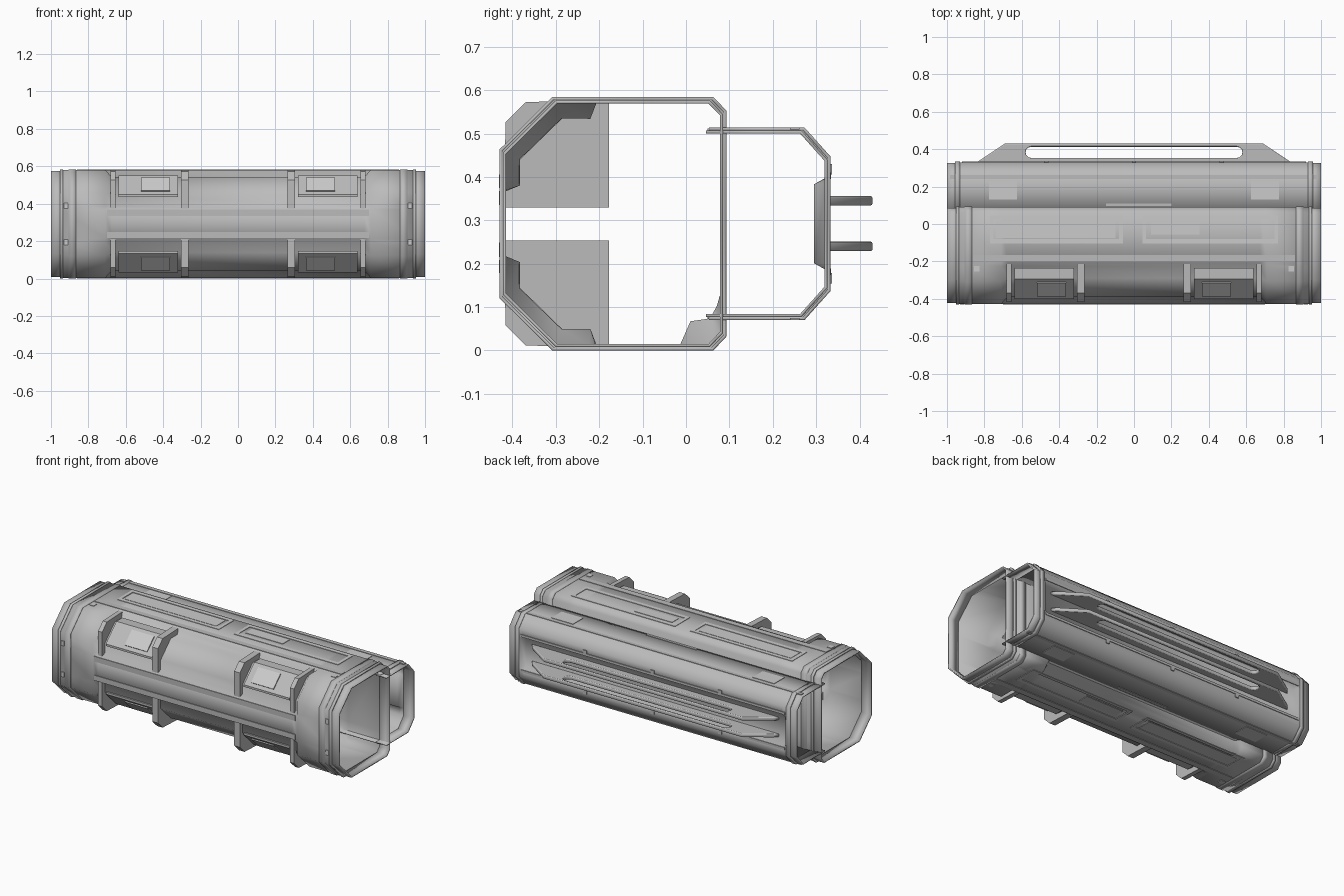
import bpy, bmesh, math
from mathutils import Matrix

if "Cube" in bpy.data.objects:
    bpy.data.objects.remove(bpy.data.objects["Cube"])

H = 0.584  # total height; the casing is symmetric about H / 2
metal = bpy.data.materials.new("dark_metal")
metal.diffuse_color = (0.5, 0.5, 0.5, 1)
metal.use_nodes = True
metal.node_tree.nodes["Principled BSDF"].inputs["Base Color"].default_value = metal.diffuse_color


def finish(name, bm, fix=True, smooth=False, dark=True):
    if fix:
        bmesh.ops.recalc_face_normals(bm, faces=bm.faces)
    me = bpy.data.meshes.new(name)
    for f in bm.faces:
        f.smooth = smooth
    bm.to_mesh(me)
    bm.free()
    if dark:
        me.materials.append(metal)
    ob = bpy.data.objects.new(name, me)
    bpy.context.collection.objects.link(ob)
    return ob


def loft(name, stations, closed=True, thick=0.008):
    """Thin shell through (x, profile) stations; profiles are (y, z), counter-clockwise."""
    bm = bmesh.new()
    rings = [[bm.verts.new((x, y, z)) for y, z in p] for x, p in stations]
    n = len(rings[0])
    for a, b in zip(rings, rings[1:]):
        for j in range(n if closed else n - 1):
            k = (j + 1) % n
            bm.faces.new((a[j], a[k], b[k], b[j]))
    ob = finish(name, bm, fix=False, smooth=True)
    m = ob.modifiers.new("wall", 'SOLIDIFY')
    m.thickness, m.offset, m.use_even_offset = thick, -1, True
    return ob


def prism(name, pts, x0, x1):
    bm = bmesh.new()
    a = [bm.verts.new((x0, y, z)) for y, z in pts]
    b = [bm.verts.new((x1, y, z)) for y, z in pts]
    n = len(pts)
    bm.faces.new(a)
    bm.faces.new(b[::-1])
    for j in range(n):
        bm.faces.new((a[j], b[j], b[(j + 1) % n], a[(j + 1) % n]))
    return finish(name, bm)


def box(name, c, d, rot=0):
    bm = bmesh.new()
    bmesh.ops.create_cube(bm, size=1)
    bm.transform(Matrix.Translation(c) @ Matrix.Rotation(rot, 4, 'X') @ Matrix.Diagonal((*d, 1)))
    light = any(w in name for w in ("plate", "pad", "fastener", "frame"))
    return finish(name, bm, dark=not light)


def span(name, x0, x1, y0, y1, z0, z1):
    return box(name, ((x0 + x1) / 2, (y0 + y1) / 2, (z0 + z1) / 2),
               (abs(x1 - x0), abs(y1 - y0), abs(z1 - z0)))


def flip(pts):
    return [(y, H - z) for y, z in reversed(pts)]


def inset(pts, d, cy=-.17):
    """Move profile points towards the centre by d on each axis (negative: outwards)."""
    return [(y - d * math.copysign(1, y - cy), z - d * math.copysign(1, z - H / 2)) for y, z in pts]


# Main casing: full octagon at the ends, recessed corners along the middle
T = H - 0.003
end_up = [(-.21, T), (-.225, T), (-.305, T), (-.427, .46), (-.427, .385), (-.427, .37)]
mid_up = [(-.21, T), (-.225, .542), (-.29, .542), (-.39, .445), (-.39, .385), (-.427, .37)]
end_back = [(-.01, .003), (.015, .003), (.06, .003), (.09, .035), (.09, .14)]
mid_back = [(-.01, .003), (.015, .06), (.06, .067), (.08, .1), (.09, .14)]
back_top = [(.09, .55), (.06, T)]
end_p = end_back + back_top + end_up + flip(end_up)
mid_p = mid_back + back_top + mid_up + flip(mid_up)
loft("main_casing", [(-.95, end_p), (-.71, end_p), (-.675, mid_p),
                     (.675, mid_p), (.71, end_p), (.95, end_p)])

# Rear channel with a long recess in its back face
low = [(.05, .073), (.27, .073), (.33, .14), (.33, .19), (.33, .20)]
low_in = low[:4] + [(.303, .205)]
rear_p, rear_in = low + flip(low), low_in + flip(low_in)
loft("rear_channel", [(-.955, rear_p), (-.92, rear_p), (-.90, rear_in),
                      (.90, rear_in), (.92, rear_p), (.955, rear_p)], closed=False)

# End rims and raised bands
octo = [(.06, .003), (.09, .035), (.09, .55), (.06, T),
        (-.305, T), (-.427, .46), (-.427, H - .46), (-.305, .003)]
rear_o = [(.05, .073), (.27, .073), (.33, .14)]
rear_o += flip(rear_o)
rim, band = inset(octo, .005), inset(octo, -.003)
rear_rim, rear_band = inset(rear_o, .004, 0), inset(rear_o, -.003, 0)
for s, side in ((-1, "left"), (1, "right")):
    def ring(name, p, a, b, closed=True, t=.007):
        lo, hi = sorted((s * a, s * b))
        loft(f"{side}_{name}", [(lo, p), (hi, p)], closed, t)
    ring("end_rim", rim, .93, 1.0)
    ring("rear_rim", rear_rim, .93, 1.0, False)
    ring("outer_band", band, .865, .905)
    ring("edge_band", band, .935, .952)
    ring("rear_band", rear_band, .93, .957, False)

# Straps and pads over the recessed corners
strap = [(-.215, .578), (-.37, .572), (-.416, .526), (-.418, .372),
         (-.385, .385), (-.385, .445), (-.288, .538), (-.222, .538)]
liner = [(-.235, .552), (-.295, .552), (-.40, .450), (-.40, .437), (-.385, .437), (-.285, .535),
         (-.235, .535)]
bulkhead = [(-.178, .33), (-.178, .574), (-.21, .574), (-.222, .538), (-.288, .538),
            (-.386, .443), (-.386, .383), (-.42, .37), (-.42, .33)]
for up in (True, False):
    lv = "upper" if up else "lower"
    sgn = 1 if up else -1

    def zz(z):
        return z if up else H - z

    def side_pts(p):
        return p if up else flip(p)
    for s in (-1, 1):
        for x, w in ((.285, .04), (.668, .028)):
            prism(f"{lv}_corner_strap", side_pts(strap), s * (x - w / 2), s * (x + w / 2))
        prism(f"{lv}_pocket_liner", side_pts(liner), s * .32, s * .64)
        box(f"{lv}_corner_pad", (s * .44, -.349, zz(.503)), (.155, .1, .008), sgn * math.radians(44.5))
        # square fasteners on the collars
        span("collar_fastener", s * .825, s * .855, -.255, -.225, zz(T - .002), zz(T + .003))
        span("front_fastener", s * .91, s * .93, -.431, -.424, zz(.375), zz(.405))
    # long lips beside the front groove, and inner half bulkheads
    span(f"{lv}_front_lip", -.7, .7, -.431, -.424, zz(.335), zz(.368))
    prism(f"{lv}_bulkhead", side_pts(bulkhead), -.005, .005)
    # top and bottom panel frames and plates
    a, b = zz(T - .002), zz(T + .003)
    for x0, x1 in ((-.77, -.06), (.045, .77)):
        span(f"{lv}_frame_front", x0, x1, -.105, -.08, a, b)
        span(f"{lv}_frame_back", x0, x1, .025, .045, a, b)
        for x in (x0, x1 - .02):
            span(f"{lv}_frame_end", x, x + .02, -.08, .025, a, b)
    span(f"{lv}_panel_plate", -.74, -.1, -.075, .015, a, b - sgn * .001)
    span(f"{lv}_label_plate", .09, .35, -.055, .01, a, b)
    span(f"{lv}_edge_strip", -.86, .86, -.2, -.165, a, b)
    # rear channel plates and edge trims
    c, d = zz(.509), zz(.514)
    for s in (-1, 1):
        span(f"{lv}_rear_plate", s * .625, s * .775, .13, .23, c, d)
    span(f"{lv}_rear_trim", -.985, .985, .24, .262, c, d)
    span(f"{lv}_rear_tab", -.15, .2, .095, .11, c, d)
    span(f"{lv}_recess_lip", -.92, .92, .326, .334, zz(.395), zz(.41))
    for x in (-.47, 0, .47):
        span(f"{lv}_trim_clip", x - .012, x + .012, .322, .336, zz(.405), zz(.43))

# Slotted rear handles: outline with a rounded slot, filled and extruded
outline = [(-.86, .305), (-.84, .33), (-.69, .43), (.69, .43), (.84, .33), (.86, .305)]
slot = []
for cx, a0 in ((.55, -90), (-.55, 90)):
    for i in range(7):
        t = math.radians(a0 + 30 * i)
        slot.append((cx + .03 * math.cos(t), .383 + .03 * math.sin(t)))
for z, nm in ((.345, "upper_handle"), (.24, "lower_handle")):
    cu = bpy.data.curves.new(nm, 'CURVE')
    cu.dimensions, cu.fill_mode = '2D', 'BOTH'
    cu.extrude, cu.bevel_depth, cu.bevel_resolution, cu.offset = .006, .005, 1, -.005
    cu.materials.append(metal)
    for pts in (outline, slot):
        sp = cu.splines.new('POLY')
        sp.points.add(len(pts) - 1)
        for q, (x, y) in zip(sp.points, pts):
            q.co = (x, y, 0, 1)
        sp.use_cyclic_u = True
    ob = bpy.data.objects.new(nm, cu)
    ob.location.z = z
    bpy.context.collection.objects.link(ob)
    bpy.ops.object.select_all(action='DESELECT')
    ob.select_set(True)
    bpy.context.view_layer.objects.active = ob
    bpy.ops.object.convert(target='MESH')
